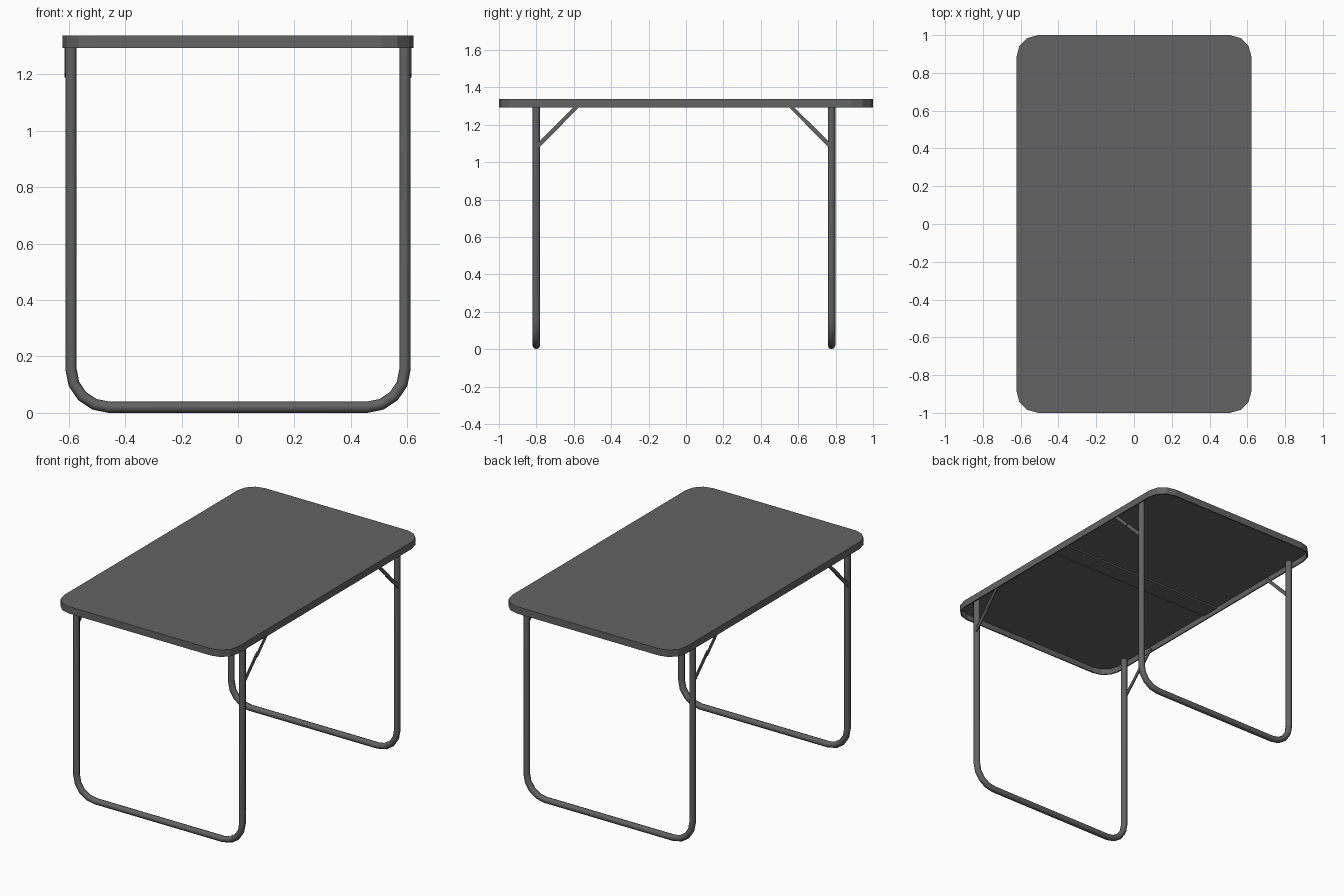
import bpy, bmesh, math
from mathutils import Vector, Matrix

default = bpy.data.objects.get("Cube")
if default:
    bpy.data.objects.remove(default, do_unlink=True)

grey = bpy.data.materials.new("dark grey")
grey.use_nodes = True
colour = (0.125, 0.125, 0.125, 1)
grey.diffuse_color = colour
grey.node_tree.nodes["Principled BSDF"].inputs["Base Color"].default_value = colour

HALF_X, HALF_Y, TOP, RIM_BOTTOM = 0.622, 1.0, 1.338, 1.293


def add_object(name, data):
    obj = bpy.data.objects.new(name, data)
    data.materials.append(grey)
    bpy.context.collection.objects.link(obj)
    return obj


def mesh_object(name, bm):
    bmesh.ops.recalc_face_normals(bm, faces=bm.faces)
    mesh = bpy.data.meshes.new(name)
    bm.to_mesh(mesh)
    bm.free()
    return add_object(name, mesh)


def outline(inset):
    """Rectangle with rounded corners, counter-clockwise."""
    radius, steps, points = 0.115, 3, []
    for corner, (sx, sy) in enumerate([(1, 1), (-1, 1), (-1, -1), (1, -1)]):
        for i in range(steps + 1):
            a = math.pi / 2 * (corner + i / steps)
            points.append((sx * (HALF_X - radius) + (radius - inset) * math.cos(a),
                           sy * (HALF_Y - radius) + (radius - inset) * math.sin(a)))
    return points


def add_box(name, centre, size, rotation=None):
    bm = bmesh.new()
    bmesh.ops.create_cube(bm, size=1)
    bmesh.ops.scale(bm, vec=size, verts=bm.verts)
    if rotation:
        bmesh.ops.transform(bm, matrix=rotation, verts=bm.verts)
    bmesh.ops.translate(bm, vec=centre, verts=bm.verts)
    return mesh_object(name, bm)


# Table top: thin panel with a downturned rim, open underneath
bm = bmesh.new()
levels = [(0, TOP), (0, RIM_BOTTOM), (0.008, RIM_BOTTOM), (0.008, TOP - 0.008)]
rings = [[bm.verts.new((x, y, z)) for x, y in outline(inset)] for inset, z in levels]
bm.faces.new(rings[0])
bm.faces.new(rings[-1])
count = len(rings[0])
for upper, lower in zip(rings, rings[1:]):
    for i in range(count):
        j = (i + 1) % count
        bm.faces.new((upper[i], upper[j], lower[j], lower[i]))
mesh_object("table_top", bm)

# Shallow strip across the middle of the underside
add_box("centre_strip", (0, 0, TOP - 0.012), (2 * HALF_X - 0.02, 0.12, 0.012))

# U-shaped tube legs with rounded lower corners
TUBE, LEG_X, BEND = 0.02, 0.592, 0.135
for name, y in (("front_leg_frame", -0.80), ("back_leg_frame", 0.778)):
    side = [(LEG_X, TOP - 0.01)]
    for i in range(5):
        a = math.pi / 2 * i / 4
        side.append((LEG_X - BEND + BEND * math.cos(a), TUBE + BEND - BEND * math.sin(a)))
    path = side + [(-x, z) for x, z in reversed(side)]
    curve = bpy.data.curves.new(name, "CURVE")
    curve.dimensions = "3D"
    curve.bevel_depth = TUBE
    curve.bevel_resolution = 2
    curve.use_fill_caps = True
    spline = curve.splines.new("POLY")
    spline.points.add(len(path) - 1)
    for point, (x, z) in zip(spline.points, path):
        point.co = (x, y, z, 1)
    spline.use_smooth = True
    add_object(name, curve)

# Folding diagonal braces, each of two flat overlapping bars
def add_brace_bar(name, x, start, end, width):
    a, b = Vector((x, *start)), Vector((x, *end))
    along = b - a
    turn = Matrix.Rotation(math.atan2(along.z, along.y), 4, "X")
    add_box(name, (a + b) / 2, (0.007, along.length, width), turn)


for side_name, sx in (("left", 1), ("right", -1)):
    for end_name, sy, leg_y in (("front", 1, -0.80), ("back", -1, 0.778)):
        label = f"{end_name}_{side_name}_brace"
        add_brace_bar(label + "_lower", sx * 0.607, (leg_y + sy * 0.005, 1.085),
                      (leg_y + sy * 0.135, 1.215), 0.022)
        add_brace_bar(label + "_upper", sx * 0.612, (leg_y + sy * 0.115, 1.195),
                      (leg_y + sy * 0.235, 1.315), 0.02)
